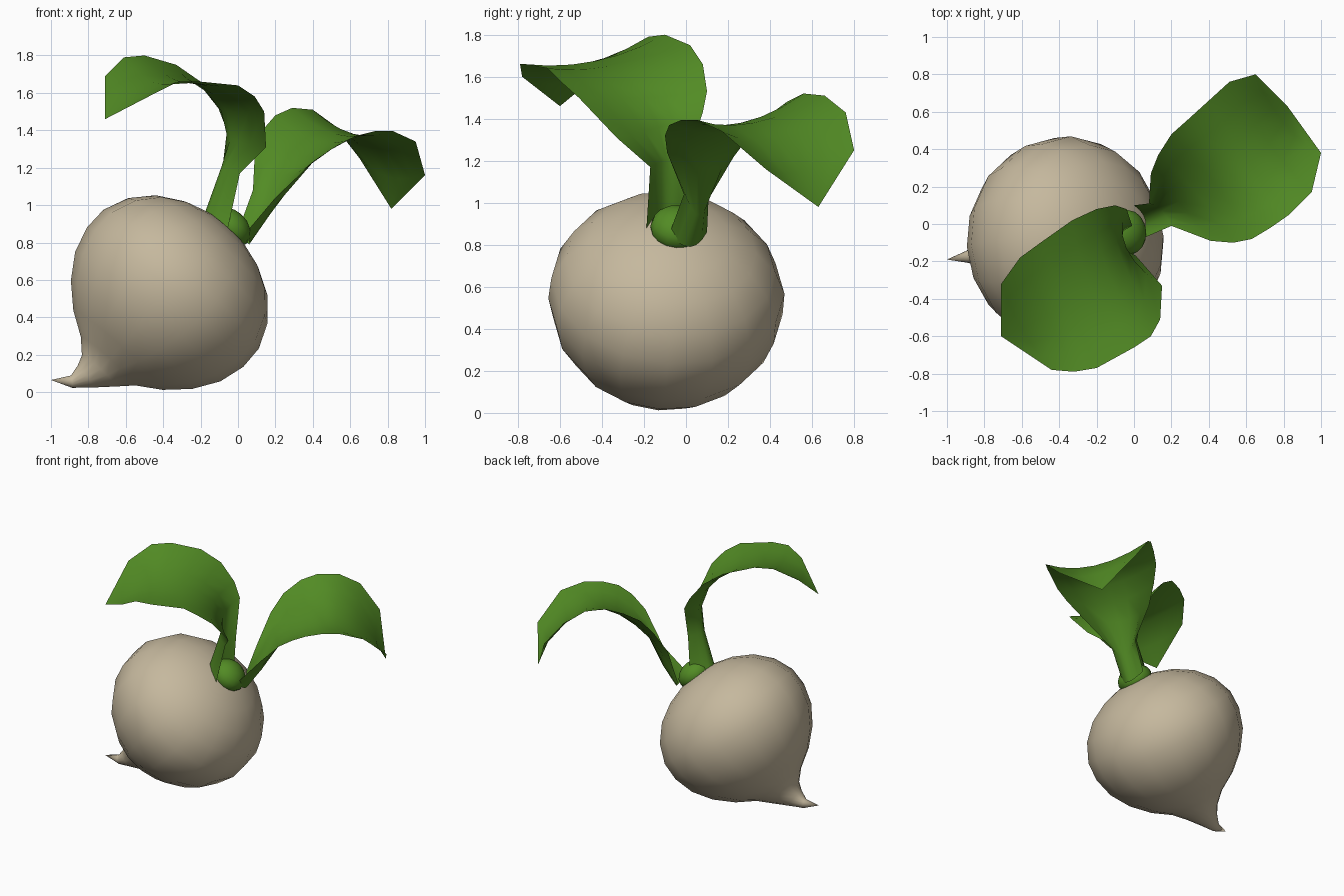
import bpy, bmesh
from math import cos, sin, tau
from mathutils import Vector as V

if "Cube" in bpy.data.objects:
    bpy.data.objects.remove(bpy.data.objects["Cube"])


def material(name, rgb):
    m = bpy.data.materials.new(name)
    m.diffuse_color = (*rgb, 1)
    m.use_nodes = True
    m.node_tree.nodes["Principled BSDF"].inputs["Base Color"].default_value = m.diffuse_color
    return m


CREAM = material("cream root", (0.56, 0.48, 0.34))
GREEN = material("leaf green", (0.085, 0.26, 0.018))


def finish(name, bm, mat):
    bmesh.ops.remove_doubles(bm, verts=bm.verts, dist=0.0005)
    for f in bm.faces:
        f.smooth = True
    me = bpy.data.meshes.new(name)
    bm.to_mesh(me)
    bm.free()
    me.materials.append(mat)
    ob = bpy.data.objects.new(name, me)
    bpy.context.collection.objects.link(ob)
    return ob


def skin(bm, rows, closed):
    """Join successive rows of points with quads."""
    vs = [[bm.verts.new(p) for p in r] for r in rows]
    n = len(rows[0])
    for a, b in zip(vs, vs[1:]):
        for i in range(n if closed else n - 1):
            j = (i + 1) % n
            bm.faces.new((a[i], a[j], b[j], b[i]))


def tube(name, rings, mat, sides=16):
    """Rings are (centre, axis direction, radius)."""
    bm = bmesh.new()
    rows = []
    for c, d, r in rings:
        u = V((0, 1, 0)).cross(d).normalized()
        w = d.cross(u).normalized()
        rows.append([c + (u * cos(tau * i / sides) + w * sin(tau * i / sides)) * max(r, 1e-5)
                     for i in range(sides)])
    skin(bm, rows, True)
    bmesh.ops.remove_doubles(bm, verts=bm.verts, dist=0.0005)
    bmesh.ops.recalc_face_normals(bm, faces=bm.faces)
    return finish(name, bm, mat)


# Root body: a tilted turned profile whose tail bends level
AXIS = V((0.66, 0.09, 0.74)).normalized()
MID = V((-0.37, -0.095, 0.53))
profile = [(.475, 0), (.46, .14), (.42, .27), (.345, .4), (.235, .5), (.1, .557), (-.03, .56),
           (-.17, .52), (-.3, .435), (-.41, .32), (-.49, .195), (-.56, .125)]
rings = [(MID + AXIS * s, AXIS, r) for s, r in profile]
rings += [(V((-.815, -.16, .083)), V((.75, .1, .55)), .072),
          (V((-.89, -.175, .056)), V((.98, .13, .1)), .033),
          (V((-1.0, -.19, .065)), V((.98, .13, 0)), 0)]
tube("root_body", rings, CREAM)

# Crown bud between the stems
bud = V((-.045, -.045, .88))
tube("crown_bud", [(bud + AXIS * .095 * cos(tau / 2 * k / 8), AXIS, .125 * sin(tau / 2 * k / 8))
                   for k in range(9)], GREEN)


def leaf(name, rows, tip):
    """Channelled leaf: each row is left edge, midrib, right edge."""
    bm = bmesh.new()
    grid = []
    for row in rows:
        l, m, r = V(row[0:3]), V(row[3:6]), V(row[6:9])
        line = []
        for k in range(7):
            t = k / 3 - 1
            line.append(l * (t * (t - 1) / 2) + m * (1 - t * t) + r * (t * (t + 1) / 2))
        grid.append(line)
    grid.append([V(tip)] * 7)
    skin(bm, grid, False)
    bmesh.ops.remove_doubles(bm, verts=bm.verts, dist=0.0005)
    bmesh.ops.recalc_face_normals(bm, faces=bm.faces)
    if sum(f.normal.z * f.calc_area() for f in bm.faces) < 0:
        bmesh.ops.reverse_faces(bm, faces=bm.faces)
    return finish(name, bm, GREEN)


# Tall leaf arching to the front left
leaf("tall_leaf", [
    (-.06, .03, .85, -.18, -.08, .95, -.06, -.19, .85),
    (-.01, -.01, 1.17, -.09, -.09, 1.2, .01, -.17, 1.17),
    (-.04, .08, 1.43, -.04, -.13, 1.36, .15, -.33, 1.31),
    (-.1, .1, 1.53, -.06, -.2, 1.5, .14, -.51, 1.5),
    (-.2, .08, 1.66, -.13, -.28, 1.59, .09, -.6, 1.58),
    (-.33, .02, 1.75, -.22, -.36, 1.65, 0, -.66, 1.64),
    (-.5, -.1, 1.8, -.35, -.43, 1.675, -.2, -.77, 1.66),
    (-.61, -.18, 1.79, -.46, -.49, 1.66, -.32, -.79, 1.66),
    (-.71, -.32, 1.69, -.6, -.56, 1.57, -.44, -.78, 1.6)], (-.71, -.6, 1.46))

# Low leaf arching to the back right
leaf("low_leaf", [
    (0, .1, .86, .06, .02, .79, .04, -.08, .85),
    (.08, .11, 1.08, .15, .07, .94, .2, -.01, 1.04),
    (.09, .27, 1.28, .24, .12, 1.16, .41, -.09, 1.24),
    (.13, .37, 1.4, .33, .17, 1.26, .53, -.1, 1.32),
    (.2, .48, 1.48, .43, .22, 1.34, .63, -.08, 1.37),
    (.29, .56, 1.52, .52, .26, 1.38, .73, -.02, 1.395),
    (.4, .66, 1.51, .62, .32, 1.38, .83, .05, 1.395),
    (.51, .76, 1.43, .72, .43, 1.3, .95, .17, 1.34),
    (.65, .8, 1.25, .8, .54, 1.15, 1, .38, 1.16)], (.82, .63, .98))
